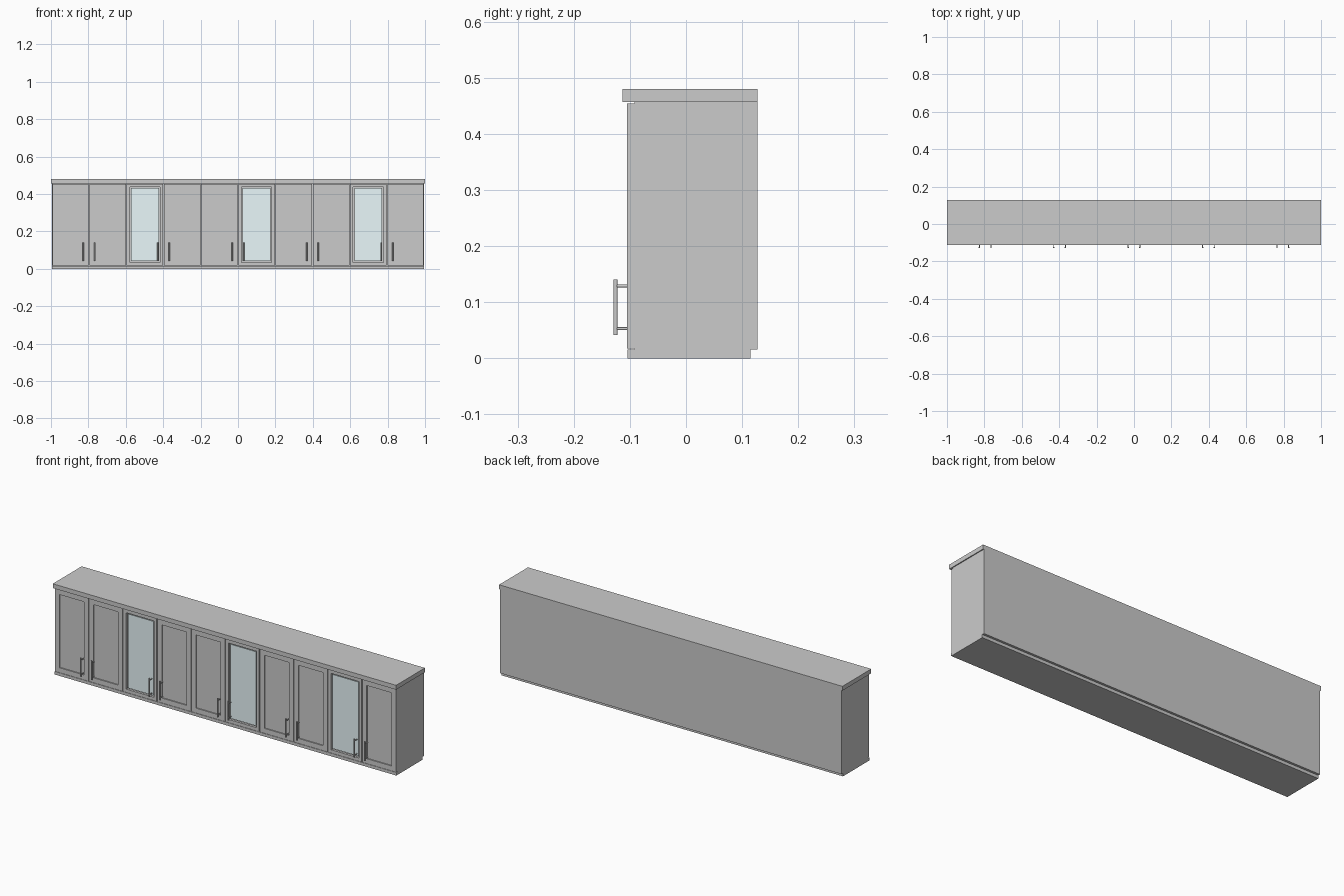
import bpy, bmesh
from mathutils import Matrix, Vector

if "Cube" in bpy.data.objects:
    bpy.data.objects.remove(bpy.data.objects["Cube"])

PITCH, COUNT = 0.199, 10
HALF = PITCH * COUNT / 2
DOOR_Y0, DOOR_Y1 = -0.105, -0.092
DOOR_Z0, DOOR_Z1 = 0.018, 0.454
GLASS_DOORS = (2, 5, 8)

glass_mat = bpy.data.materials.new("pale_glass")
glass_mat.diffuse_color = (0.82, 0.94, 0.96, 1)
glass_mat.use_nodes = True
glass_mat.node_tree.nodes["Principled BSDF"].inputs["Base Color"].default_value = glass_mat.diffuse_color


def finish(name, bm):
    bmesh.ops.recalc_face_normals(bm, faces=bm.faces)
    mesh = bpy.data.meshes.new(name)
    bm.to_mesh(mesh)
    bm.free()
    ob = bpy.data.objects.new(name, mesh)
    bpy.context.collection.objects.link(ob)
    return ob


def add_box(bm, x, y, z):
    lo, hi = Vector((x[0], y[0], z[0])), Vector((x[1], y[1], z[1]))
    m = Matrix.Translation((lo + hi) / 2) @ Matrix.Diagonal((*(hi - lo), 1))
    bmesh.ops.create_cube(bm, size=1, matrix=m)


def box(name, x, y, z):
    bm = bmesh.new()
    add_box(bm, x, y, z)
    return finish(name, bm)


def add_rod(bm, p, q, r):
    p, q = Vector(p), Vector(q)
    rot = (q - p).to_track_quat('Z', 'Y').to_matrix().to_4x4()
    bmesh.ops.create_cone(bm, cap_ends=True, segments=16, radius1=r, radius2=r,
                          depth=(q - p).length,
                          matrix=Matrix.Translation((p + q) / 2) @ rot)


def faces_along_y(bm, sign):
    bm.normal_update()
    return [f for f in bm.faces if f.normal.y * sign > 0.9]


def door(name, x0, x1, frame, glazed):
    bm = bmesh.new()
    add_box(bm, (x0, x1), (DOOR_Y0, DOOR_Y1), (DOOR_Z0, DOOR_Z1))
    front = faces_along_y(bm, -1)
    back = faces_along_y(bm, 1)
    bmesh.ops.inset_region(bm, faces=front, thickness=frame)
    if glazed:
        # open the frame right through
        bmesh.ops.inset_region(bm, faces=back, thickness=frame)
        loops = list(front[0].edges) + list(back[0].edges)
        bmesh.ops.delete(bm, geom=front + back, context='FACES_ONLY')
        bmesh.ops.bridge_loops(bm, edges=loops)
    else:
        # recessed shaker panel with square shoulders
        ret = bmesh.ops.extrude_face_region(bm, geom=front)
        verts = [g for g in ret['geom'] if isinstance(g, bmesh.types.BMVert)]
        bmesh.ops.translate(bm, verts=verts, vec=(0, 0.006, 0))
        bmesh.ops.delete(bm, geom=[f for f in front if f.is_valid], context='FACES_ONLY')
    finish(name, bm)


# Carcass: shell panels and a divider behind every door joint
BODY_Y = (DOOR_Y1, 0.127)
T = 0.012
box("carcass_bottom", (-HALF, HALF), BODY_Y, (0.016, 0.016 + T))
box("carcass_top", (-HALF, HALF), BODY_Y, (0.457 - T, 0.457))
box("carcass_back", (-HALF, HALF), (0.127 - T, 0.127), (0.016 + T, 0.457 - T))
for i in range(COUNT + 1):
    x = min(max(-HALF + i * PITCH, -HALF + T / 2), HALF - T / 2)
    box(f"divider_{i}", (x - T / 2, x + T / 2), (DOOR_Y1, 0.127 - T * (0 < i < COUNT)),
        (0.016, 0.457))

# Top board and bottom light rail
box("top_board", (-1, 1), (-0.113, 0.127), (0.457, 0.48))
box("bottom_rail", (-HALF, HALF), (-0.104, 0.115), (0, 0.016))

for i in range(COUNT):
    left = -HALF + i * PITCH
    x0, x1 = left + 0.002, left + PITCH - 0.002
    glazed = i in GLASS_DOORS
    door(f"door_{i}", x0, x1, 0.024 if glazed else 0.036, glazed)
    if glazed:
        pane = box(f"glass_pane_{i}", (x0 + 0.023, x1 - 0.023), (-0.1, -0.096),
                   (DOOR_Z0 + 0.023, DOOR_Z1 - 0.023))
        pane.data.materials.append(glass_mat)

    # Bar handle near the meeting edge of each door pair
    hx = left + (PITCH - 0.031 if i % 2 == 0 else 0.031)
    bm = bmesh.new()
    add_rod(bm, (hx, -0.1255, 0.042), (hx, -0.1255, 0.141), 0.0037)
    for z in (0.053, 0.129):
        add_rod(bm, (hx, -0.1255, z), (hx, DOOR_Y0 + 0.002, z), 0.0026)
    handle = finish(f"handle_{i}", bm)
    bpy.ops.object.select_all(action='DESELECT')
    handle.select_set(True)
    bpy.context.view_layer.objects.active = handle
    bpy.ops.object.shade_smooth_by_angle()
